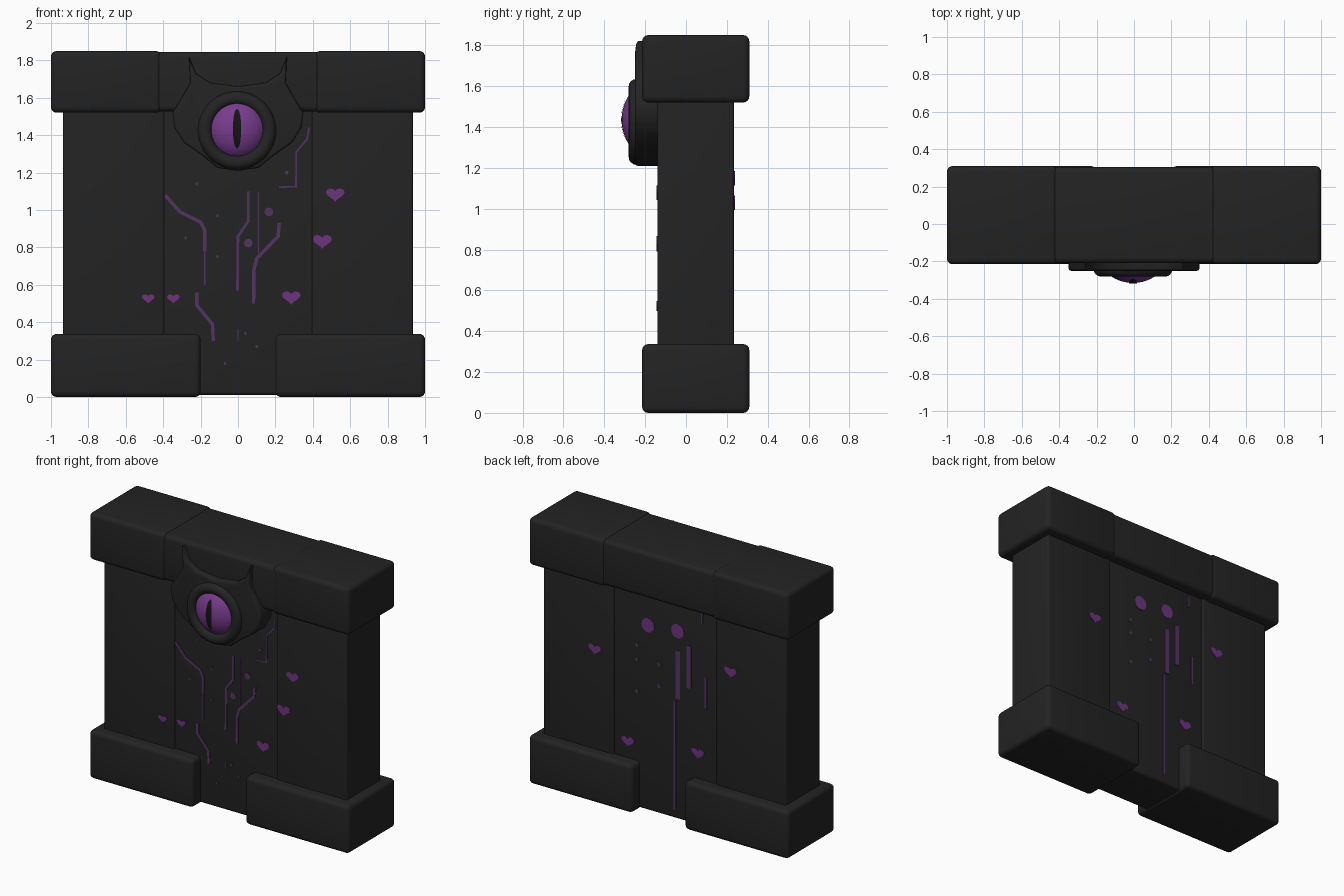
import bpy, bmesh, math
from mathutils import Vector

if "Cube" in bpy.data.objects:
    bpy.data.objects.remove(bpy.data.objects["Cube"])


def material(name, rgb):
    mat = bpy.data.materials.new(name)
    mat.use_nodes = True
    mat.diffuse_color = (*rgb, 1)
    node = mat.node_tree.nodes["Principled BSDF"]
    node.inputs["Base Color"].default_value = (*rgb, 1)
    node.inputs["Roughness"].default_value = 0.9
    return mat


STONE = material("charcoal_stone", (0.017, 0.017, 0.017))
VIOLET = material("bright_violet", (0.19, 0.045, 0.27))
GLYPH = material("heart_violet", (0.15, 0.035, 0.21))
DIM = material("dim_violet", (0.085, 0.036, 0.12))
BLACK = material("pupil_black", (0.008, 0.006, 0.008))

FRONT, BACK = -0.14, 0.235      # wall faces
PANEL, INSET = 0.395, 0.012     # half width and recess of the middle panel


def finish(bm, name, mat, angle=40):
    bmesh.ops.recalc_face_normals(bm, faces=bm.faces)
    mesh = bpy.data.meshes.new(name)
    bm.to_mesh(mesh)
    bm.free()
    obj = bpy.data.objects.new(name, mesh)
    bpy.context.collection.objects.link(obj)
    mesh.materials.append(mat)
    bpy.ops.object.select_all(action='DESELECT')
    obj.select_set(True)
    bpy.context.view_layer.objects.active = obj
    bpy.ops.object.shade_smooth_by_angle(angle=math.radians(angle))
    return obj


def block(name, x, y, z, bevel=0.03):
    bm = bmesh.new()
    bmesh.ops.create_cube(bm, size=1)
    for v in bm.verts:
        v.co = [lo + (hi - lo) * (c + 0.5) for c, (lo, hi) in zip(v.co, (x, y, z))]
    bmesh.ops.bevel(bm, geom=bm.edges[:], offset=bevel, segments=4,
                    profile=0.5, affect='EDGES')
    return finish(bm, name, STONE)


def prism(bm, faces, y0, y1):
    """Extrude flat (x, z) polygons from y0 to y1."""
    cache = {}

    def vert(p):
        key = (round(p[0], 5), round(p[1], 5))
        if key not in cache:
            cache[key] = bm.verts.new((p[0], y0, p[1]))
        return cache[key]
    made = [bm.faces.new([vert(p) for p in f]) for f in faces]
    ext = bmesh.ops.extrude_face_region(bm, geom=made)
    bmesh.ops.translate(bm, vec=(0, y1 - y0, 0),
                        verts=[g for g in ext["geom"] if isinstance(g, bmesh.types.BMVert)])


def plate(name, faces, x, mat, back=False):
    """Thin inlay lying on the wall face at position x."""
    inset = INSET if abs(x) < PANEL else 0
    y = BACK - inset if back else FRONT + inset
    bm = bmesh.new()
    prism(bm, faces, y - 0.004, y + 0.004)
    finish(bm, name, mat, 20)


def heart(x, z, w, back=False):
    pts = []
    for i in range(20):
        t = math.tau * i / 20
        up = 13 * math.cos(t) - 5 * math.cos(2 * t) - 2 * math.cos(3 * t) - math.cos(4 * t)
        pts.append((x + w * math.sin(t) ** 3 / 2, z + w * (up + 2) / 40))
    plate("heart_mark", [pts], x, GLYPH, back)


def dot(x, z, rx, rz, mat=DIM, back=False):
    pts = [(x + rx * math.cos(math.tau * i / 12), z + rz * math.sin(math.tau * i / 12))
           for i in range(12)]
    plate("dot_mark", [pts], x, mat, back)


def trace(path, w, back=False):
    """Ribbon with mitred corners along a path."""
    path = [Vector(p) for p in path]
    sides = []
    for i, p in enumerate(path):
        a = (p - path[i - 1]).normalized() if i else (path[1] - p).normalized()
        b = (path[i + 1] - p).normalized() if i + 1 < len(path) else a
        t = (a + b).normalized()
        n = Vector((-t.y, t.x)) * (w / 2 / max(t.dot(a), 0.5))
        sides.append((p + n, p - n))
    quads = [(a[0], b[0], b[1], a[1]) for a, b in zip(sides, sides[1:])]
    plate("circuit_line", quads, 0, DIM, back)


# Wall, footing and lintel
block("wall_panel", (-0.42, 0.42), (FRONT + INSET, BACK - INSET), (0.01, 1.6), 0.02)
block("lintel_middle", (-0.46, 0.46), (-0.209, 0.304), (1.526, 1.844))
for side, s in (("left", 1), ("right", -1)):
    def span(a, b):
        return sorted((s * a, s * b))
    block(side + "_wall", span(PANEL, 0.935), (FRONT, BACK), (0.2, 1.6), 0.012)
    block(side + "_footing", span(0.2, 1), (-0.215, 0.31), (0, 0.337))
    block(side + "_lintel", span(0.41, 1), (-0.215, 0.31), (1.52, 1.85))

# Eye socket shield with two upright horns
half = [(0, 1.21), (0.11, 1.225), (0.19, 1.29), (0.29, 1.36), (0.34, 1.44), (0.35, 1.52),
        (0.3, 1.6), (0.255, 1.68), (0.262, 1.82), (0.225, 1.73), (0.15, 1.68), (0, 1.66)]
outline = half + [(-x, z) for x, z in half[-2:0:-1]]
bm = bmesh.new()
prism(bm, [outline], -0.25, -0.1)
rim = [e for e in bm.edges if all(v.co.y < -0.2 for v in e.verts)]
bmesh.ops.bevel(bm, geom=rim, offset=0.014, segments=3, profile=0.5, affect='EDGES')
finish(bm, "eye_socket", STONE)

# Round eyelid
EYE = Vector((-0.005, -0.2, 1.435))
bpy.ops.mesh.primitive_torus_add(major_segments=48, minor_segments=16, major_radius=0.172,
                                 minor_radius=0.038, location=(EYE.x, -0.243, 1.425),
                                 rotation=(math.pi / 2, 0, 0))
lid = bpy.context.object
lid.name = "eyelid"
lid.data.materials.append(STONE)
bpy.ops.object.shade_smooth()

# Eyeball
RX, RY, RZ = 0.162, 0.115, 0.166
bpy.ops.mesh.primitive_uv_sphere_add(segments=40, ring_count=24, radius=1, location=EYE)
ball = bpy.context.object
ball.name = "eyeball"
ball.scale = (RX, RY, RZ)
ball.data.materials.append(VIOLET)
bpy.ops.object.shade_smooth()

# Slit pupil following the curve of the eyeball
bm = bmesh.new()
rows = []
for i in range(17):
    z = -0.105 + 0.21 * i / 16
    w = 0.002 + 0.02 * math.sqrt(max(0, 1 - (z / 0.105) ** 2))
    rows.append([bm.verts.new(EYE + Vector((
        x, -0.003 - RY * math.sqrt(1 - (x / RX) ** 2 - (z / RZ) ** 2), z)))
        for x in (-w, 0, w)])
for a, b in zip(rows, rows[1:]):
    for k in (0, 1):
        bm.faces.new((a[k], a[k + 1], b[k + 1], b[k]))
finish(bm, "slit_pupil", BLACK)

# Front inlays
for h in ((0.52, 1.08, 0.1), (0.45, 0.83, 0.105), (0.285, 0.53, 0.1),
          (-0.48, 0.525, 0.068), (-0.345, 0.525, 0.068)):
    heart(*h)
trace([(-0.39, 1.08), (-0.31, 0.99), (-0.2, 0.935), (-0.177, 0.89), (-0.177, 0.78)], 0.018)
trace([(-0.177, 0.78), (-0.177, 0.6)], 0.007)
trace([(0.055, 1.1), (0.055, 0.94), (0, 0.86), (-0.003, 0.57)], 0.014)
trace([(0.22, 0.93), (0.215, 0.86), (0.1, 0.74), (0.085, 0.68), (0.083, 0.5)], 0.018)
trace([(0.11, 1.1), (0.11, 0.77)], 0.007)
trace([(-0.22, 0.56), (-0.22, 0.49), (-0.137, 0.39), (-0.132, 0.3)], 0.018)
trace([(0.38, 1.44), (0.37, 1.38), (0.312, 1.31), (0.31, 1.125), (0.22, 1.122)], 0.009)
trace([(0, 0.36), (0, 0.3)], 0.008)
for x, z, r in ((0.165, 0.99, 0.023), (0.055, 0.823, 0.023), (0.26, 1.2, 0.01)):
    dot(x, z, r, r)
for x, z in ((0.04, 0.34), (0.1, 0.27), (-0.07, 0.18), (-0.28, 0.85),
             (-0.11, 0.97), (-0.22, 1.14), (-0.11, 0.75)):
    dot(x, z, 0.006, 0.009)

# Back inlays
for x, z in ((0.535, 1.03), (-0.51, 1.15), (0.29, 0.45), (-0.25, 0.51)):
    heart(x, z, 0.1, True)
for x, z in ((0.134, 1.3), (-0.094, 1.32)):
    dot(x, z, 0.05, 0.05, GLYPH, True)
for x, top, low, w in ((-0.094, 1.185, 0.85, 0.035), (-0.18, 1.24, 0.945, 0.035),
                       (-0.07, 0.83, 0.07, 0.016), (-0.28, 1.5, 1.42, 0.012),
                       (-0.31, 1.055, 0.84, 0.014)):
    trace([(x, top), (x, low)], w, True)
for x, z in ((0.22, 1.14), (0.22, 1.04), (0.22, 0.82), (0.05, 0.9), (0.05, 1.05)):
    dot(x, z, 0.012, 0.014, DIM, True)
